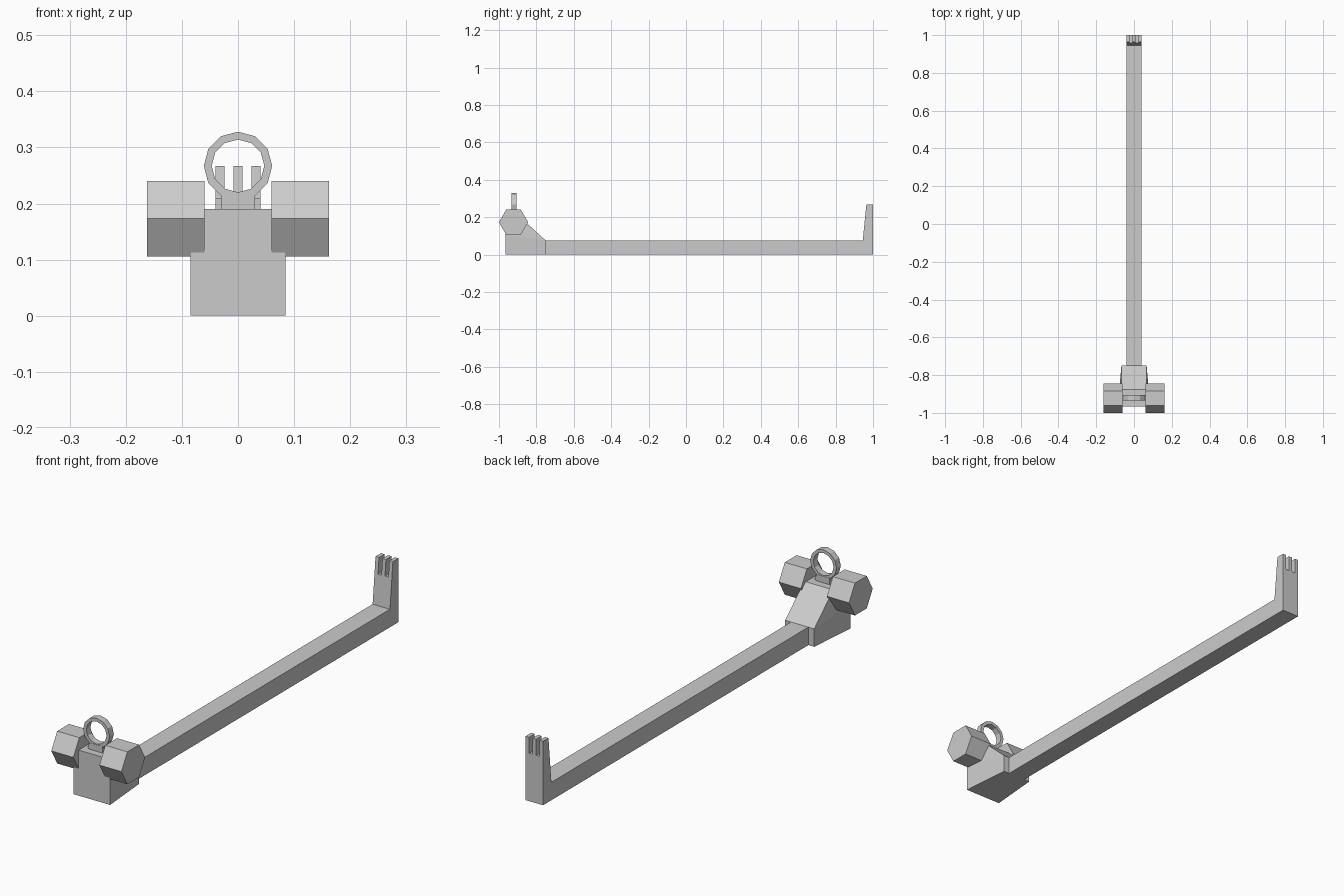
import bpy, bmesh, math
from mathutils import Vector

if "Cube" in bpy.data.objects:
    bpy.data.objects.remove(bpy.data.objects["Cube"])

grey = bpy.data.materials.new("plain_grey")
grey.use_nodes = True
COLOUR = (0.6, 0.6, 0.6, 1)
grey.diffuse_color = COLOUR
grey.node_tree.nodes["Principled BSDF"].inputs["Base Color"].default_value = COLOUR


def finish(name, bm):
    bmesh.ops.recalc_face_normals(bm, faces=bm.faces)
    mesh = bpy.data.meshes.new(name)
    bm.to_mesh(mesh)
    bm.free()
    mesh.materials.append(grey)
    obj = bpy.data.objects.new(name, mesh)
    bpy.context.collection.objects.link(obj)
    return obj


def extrude_side(name, profile, x0, x1):
    """Extrude a (y, z) side profile across x."""
    bm = bmesh.new()
    face = bm.faces.new([bm.verts.new((x0, y, z)) for y, z in profile])
    ext = bmesh.ops.extrude_face_region(bm, geom=[face])["geom"]
    moved = [v for v in ext if isinstance(v, bmesh.types.BMVert)]
    bmesh.ops.translate(bm, verts=moved, vec=Vector((x1 - x0, 0, 0)))
    return finish(name, bm)


def box(name, half_x, y0, y1, z0, z1):
    return extrude_side(name, [(y0, z0), (y1, z0), (y1, z1), (y0, z1)], -half_x, half_x)


# Long rail with the upright post at its back end
NOTCH, TIP = 0.2, 0.267
post_y = lambda z: 0.945 + (z - 0.075) * 0.1
extrude_side("rail_and_post",
             [(-0.76, 0), (1, 0), (1, NOTCH), (post_y(NOTCH), NOTCH),
              (0.945, 0.075), (-0.76, 0.075)], -0.04, 0.04)

# Three prongs on the post
for name, x in (("right", -0.032), ("middle", 0), ("left", 0.032)):
    extrude_side(name + "_prong",
                 [(post_y(NOTCH), NOTCH), (1, NOTCH), (1, TIP), (post_y(TIP), TIP)],
                 x - 0.008, x + 0.008)

# Wedge housing, wider at the front and narrowing to the top and back
bm = bmesh.new()
corners = [(0.067, -0.75, 0), (0.067, -0.75, 0.075), (0.085, -0.965, 0),
           (0.085, -0.965, 0.105), (0.067, -0.965, 0.19), (0.067, -0.875, 0.19)]
for x, y, z in corners:
    for side in (-1, 1):
        bm.verts.new((side * x, y, z))
bmesh.ops.convex_hull(bm, input=bm.verts)
bmesh.ops.dissolve_limit(bm, angle_limit=0.01, verts=bm.verts, edges=bm.edges)
finish("housing", bm)

# Six-sided knobs on both sides
hexagon = [(-0.922 + 0.078 * math.cos(math.radians(a)),
            0.173 + 0.078 * math.sin(math.radians(a))) for a in range(0, 360, 60)]
for name, side in (("left", 1), ("right", -1)):
    extrude_side(name + "_knob", hexagon, side * 0.06, side * 0.162)

# Ring sight and its foot
box("ring_foot", 0.04, -0.932, -0.908, 0.185, 0.209)
box("ring_stem", 0.03, -0.935, -0.905, 0.185, 0.217)
bm = bmesh.new()
rows = []
for i in range(12):
    a = math.radians(30 * i)
    rows.append([bm.verts.new((r * math.sin(a), y, 0.267 + r * math.cos(a)))
                 for r, y in ((0.061, -0.934), (0.061, -0.906),
                              (0.047, -0.906), (0.047, -0.934))])
for i in range(12):
    a, b = rows[i], rows[(i + 1) % 12]
    for k in range(4):
        bm.faces.new((a[k], a[(k + 1) % 4], b[(k + 1) % 4], b[k]))
finish("sight_ring", bm)
